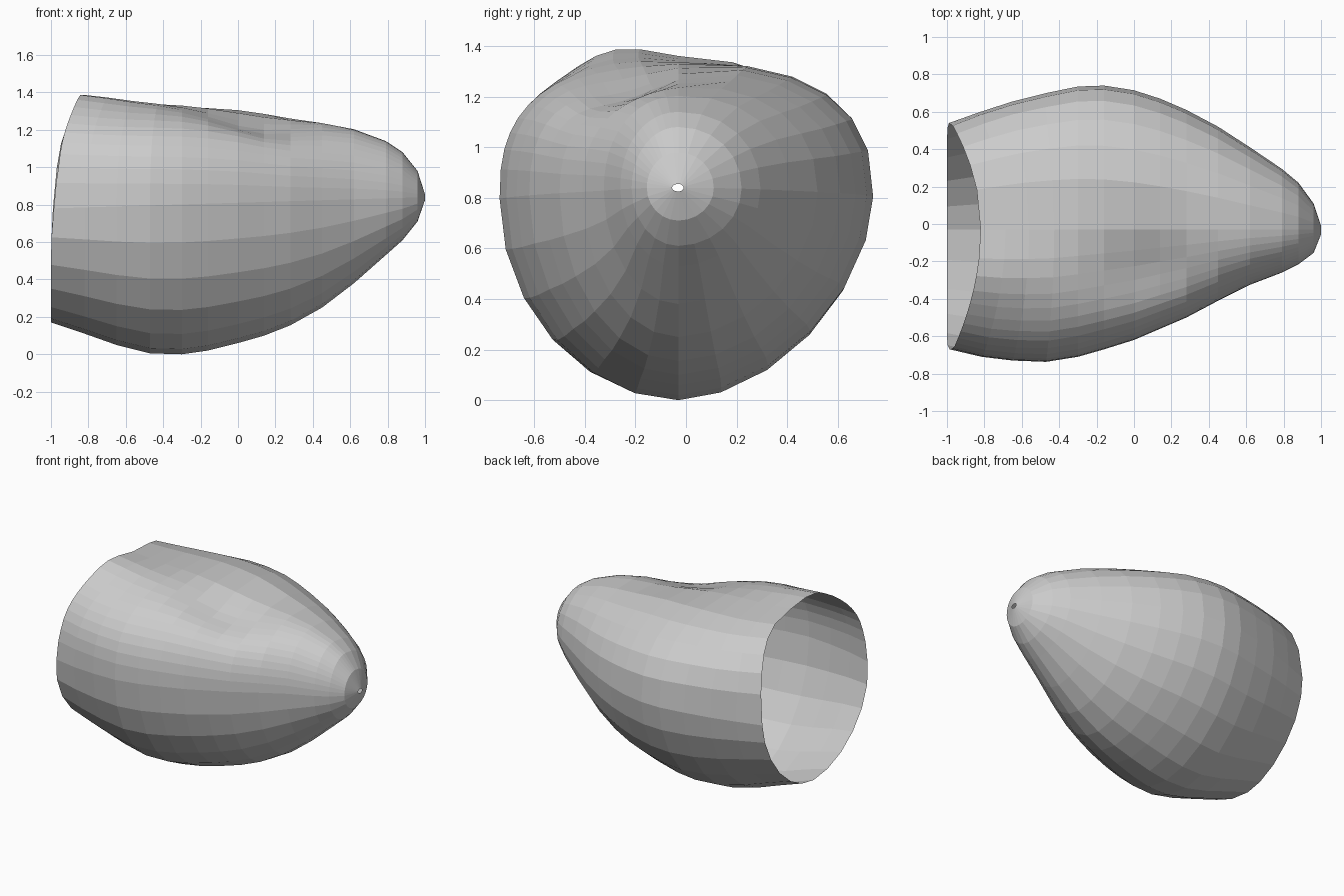
import bpy, bmesh
from math import sin, cos, pi, exp

# Cross-section stations: x, bottom z, top z, min y, max y
STATIONS = [
    (-1.00, 0.17, 1.35, -0.67, 0.54), (-0.82, 0.11, 1.34, -0.71, 0.60),
    (-0.65, 0.05, 1.335, -0.73, 0.655), (-0.47, 0.005, 1.335, -0.737, 0.70),
    (-0.30, 0.00, 1.335, -0.71, 0.735), (-0.16, 0.02, 1.33, -0.67, 0.74),
    (0.00, 0.06, 1.32, -0.62, 0.715), (0.14, 0.10, 1.30, -0.56, 0.67),
    (0.28, 0.155, 1.275, -0.50, 0.61), (0.45, 0.25, 1.245, -0.41, 0.52),
    (0.62, 0.38, 1.205, -0.325, 0.41), (0.79, 0.53, 1.14, -0.26, 0.295),
    (0.88, 0.61, 1.08, -0.215, 0.22), (0.96, 0.71, 0.98, -0.155, 0.11),
    (1.00, 0.825, 0.855, -0.055, -0.01),
]
CY = -0.03
# 24 sides, doubled in the quadrant that carries the dent
ANGLES = [i * pi / 24 for i in range(48) if i % 2 == 0 or 12 < i < 24]


def section_point(station, a):
    x, zb, zt, y0, y1 = station
    c, s = cos(a), sin(a)
    t = (x + 1) / 2
    cz = 0.78 + 0.06 * t
    # Each quadrant has its own roundness, fading to a circle at the tip
    n = (2.75 if c > 0 else 2.85) if s > 0 else (1.77 if c > 0 else 1.97)
    n += (2 - n) * t ** ((1.6 if c > 0 else 1.1) if s > 0 else 3)
    y = CY + (y1 - CY if c > 0 else y0 - CY) * abs(c) ** (2 / n)
    z = cz + (zt - cz if s > 0 else zb - cz) * abs(s) ** (2 / n)
    if s > 0:
        # Rear hump and the shallow dent in the top
        z += 0.052 * s * exp(-((x + 1) / 0.45) ** 2 - ((y + 0.28) / 0.2) ** 2)
        z -= 0.10 * s * exp(-((x - 0.1) / 0.31) ** 2 - ((y + 0.27) / 0.23) ** 2)
    # Upper part of the open rim is swept forward
    fade = max(0, min(1, (-0.3 - x) / 0.7))
    across = max(0, 1 - ((y + 0.02) / (0.6 if y > 0 else 0.72)) ** 2)
    x += 0.18 * fade * across * max(0, min(1, (z - 0.6) / 0.4))
    return x, y, z


# Open-ended shell: rings bridged with quads
bm = bmesh.new()
rings = [[bm.verts.new(section_point(st, a)) for a in ANGLES] for st in STATIONS]
for a, b in zip(rings, rings[1:]):
    for i in range(len(ANGLES)):
        j = (i + 1) % len(ANGLES)
        bm.faces.new((a[i], a[j], b[j], b[i]))
bmesh.ops.recalc_face_normals(bm, faces=bm.faces)
mesh = bpy.data.meshes.new("rounded_shell")
bm.to_mesh(mesh)
bm.free()
bpy.context.collection.objects.link(bpy.data.objects.new("rounded_shell", mesh))
